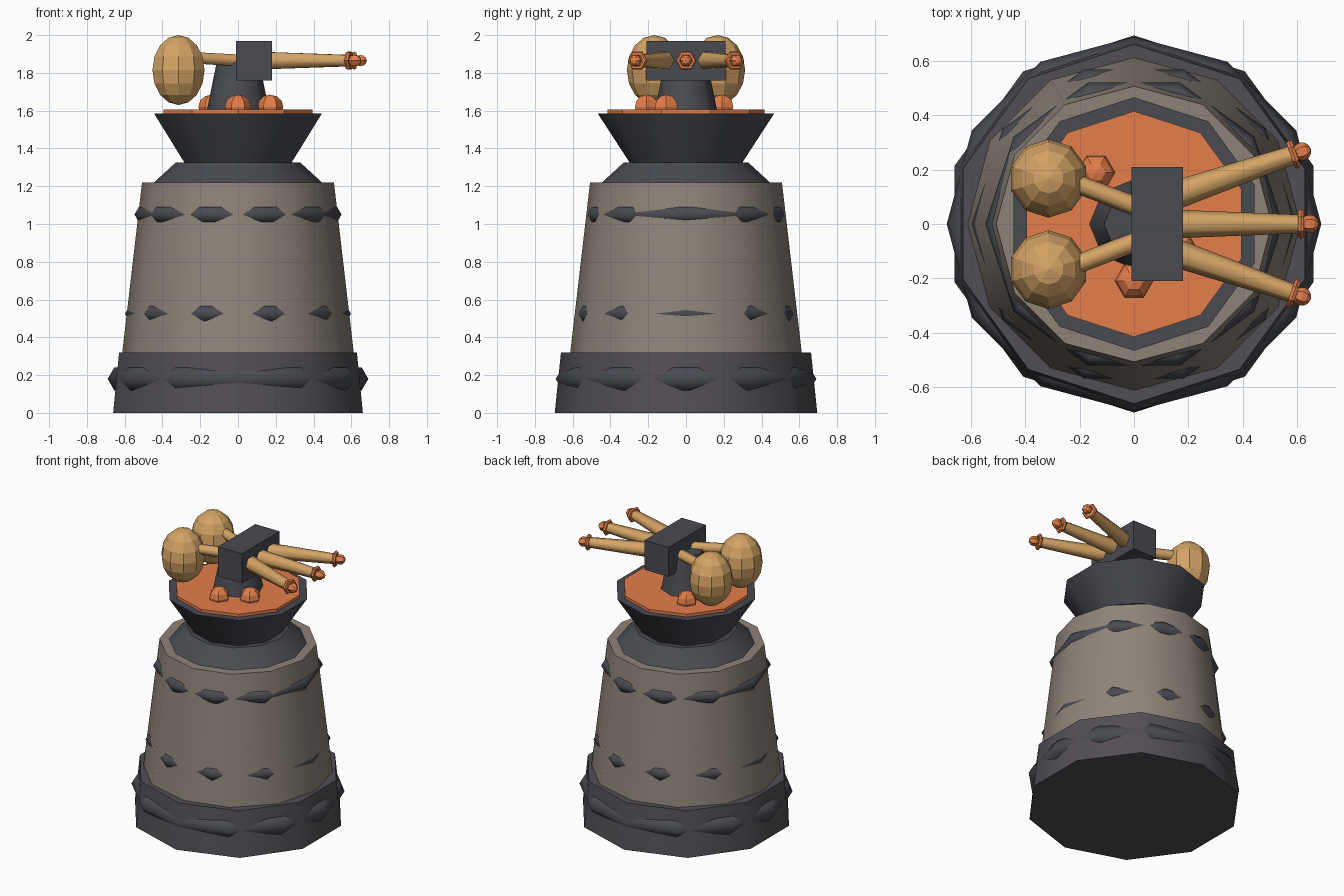
import bpy, bmesh, math
from math import sin, cos, pi
from mathutils import Vector, Matrix

if "Cube" in bpy.data.objects:
    bpy.data.objects.remove(bpy.data.objects["Cube"])


def mat(name, rgb):
    m = bpy.data.materials.new(name)
    m.diffuse_color = (*rgb, 1)
    m.use_nodes = True
    m.node_tree.nodes["Principled BSDF"].inputs["Base Color"].default_value = m.diffuse_color
    return m


STONE = mat("stone", (0.27, 0.23, 0.19))
BASE = mat("base_grey", (0.085, 0.077, 0.09))
DARK = mat("dark_metal", (0.065, 0.07, 0.083))
ORANGE = mat("orange", (0.78, 0.21, 0.07))
BRASS = mat("brass", (0.66, 0.37, 0.13))


def lathe(name, profile, sides, material, origin=(0, 0, 0), axis=(0, 0, 1),
          phase=0.0, closed=False, smooth=0):
    """Revolve (radius, height) points around an axis; caps the ends unless closed."""
    z = Vector(axis).normalized()
    x = Vector((1, 0, 0)) if abs(z.z) > 0.99 else Vector((0, 0, 1)).cross(z).normalized()
    y = z.cross(x)
    M = Matrix.Translation(origin) @ Matrix((x, y, z)).transposed().to_4x4()
    bm = bmesh.new()
    rings = []
    for r, h in profile:
        if r < 1e-5:
            rings.append([bm.verts.new(M @ Vector((0, 0, h)))] * sides)
        else:
            rings.append([bm.verts.new(M @ Vector((r * cos(phase + 2 * pi * i / sides),
                                                   r * sin(phase + 2 * pi * i / sides), h)))
                          for i in range(sides)])
    pairs = list(zip(rings, rings[1:]))
    if closed:
        pairs.append((rings[-1], rings[0]))
    for a, b in pairs:
        for i in range(sides):
            j = (i + 1) % sides
            bm.faces.new(list(dict.fromkeys((a[i], a[j], b[j], b[i]))))
    if not closed:
        for ring in (rings[0], rings[-1]):
            if ring[0] is not ring[1]:
                bm.faces.new(ring)
    bmesh.ops.recalc_face_normals(bm, faces=bm.faces)
    me = bpy.data.meshes.new(name)
    bm.to_mesh(me)
    bm.free()
    me.materials.append(material)
    ob = bpy.data.objects.new(name, me)
    bpy.context.collection.objects.link(ob)
    if smooth:
        bpy.ops.object.select_all(action='DESELECT')
        ob.select_set(True)
        bpy.context.view_layer.objects.active = ob
        bpy.ops.object.shade_smooth_by_angle(angle=math.radians(smooth))
    return ob


def ball(name, r, rz, sides, rings, material, origin, axis=(0, 0, 1), phase=0.0):
    prof = [(r * sin(pi * k / rings), -rz * cos(pi * k / rings)) for k in range(rings + 1)]
    return lathe(name, prof, sides, material, origin, axis, phase)


def band(name, major, minor, sides, material, origin, axis=(0, 0, 1), smooth=0):
    prof = [(major + minor * cos(k * pi / 3), minor * sin(k * pi / 3)) for k in range(6)]
    return lathe(name, prof, sides, material, origin, axis, closed=True, smooth=smooth)


# Tower: foot, tapered body, shoulder and flared cup
Q = pi / 2
lathe("foot", [(0.695, 0), (0.662, 0.32)], 10, BASE, phase=Q, smooth=40)
lathe("tower_body", [(0.615, 0.30), (0.508, 1.22)], 12, STONE, smooth=40)
lathe("shoulder", [(0.45, 1.215), (0.33, 1.325)], 12, DARK, smooth=40)
lathe("flared_cup", [(0.295, 1.32), (0.467, 1.585)], 10, DARK, phase=Q, smooth=40)
lathe("deck", [(0.416, 1.58), (0.416, 1.605)], 10, ORANGE, phase=Q)

# Hoops that poke through the faceted walls
band("foot_hoop", 0.62, 0.07, 12, DARK, (0, 0, 0.18), smooth=65)
band("lower_hoop", 0.552, 0.046, 10, DARK, (0, 0, 0.525), smooth=65)
band("upper_hoop", 0.502, 0.046, 10, DARK, (0, 0, 1.05), smooth=65)

# Pedestal and gun housing
lathe("pedestal", [(0.165, 1.60), (0.11, 1.87)], 8, DARK, smooth=50)
bpy.ops.mesh.primitive_cube_add(size=1, location=(0.085, 0, 1.865))
housing = bpy.context.object
housing.name = "gun_housing"
housing.scale = (0.19, 0.42, 0.21)
housing.data.materials.append(DARK)

# Fanned barrels with muzzle ring and glowing tip
for n, s in (("left", 1), ("middle", 0), ("right", -1)):
    a = math.radians(19) * s
    d = Vector((cos(a), sin(a), 0))
    start = Vector((0.12, 0.095 * s, 1.865))
    L = 0.50
    lathe(n + "_barrel", [(0.054, 0), (0.034, L)], 6, BRASS, start, d, smooth=65)
    band(n + "_muzzle_ring", 0.042, 0.013, 6, ORANGE, start + d * (L - 0.005), d)
    ball(n + "_muzzle_tip", 0.034, 0.034, 6, 6, ORANGE, start + d * (L + 0.028), d)

# Rear tanks with feed pipes
for n, s in (("left", 1), ("right", -1)):
    tank = Vector((-0.315, 0.168 * s, 1.815))
    ball(n + "_tank", 0.145, 0.185, 10, 8, BRASS, tank, phase=Q)
    p, q = Vector((0.02, 0.06 * s, 1.865)), Vector((-0.27, 0.172 * s, 1.882))
    lathe(n + "_feed_pipe", [(0.036, 0), (0.034, (q - p).length)], 6, BRASS, p, q - p, smooth=65)

# Orange domes around the pedestal
for i, (x, y) in enumerate(((-0.14, 0.19), (0.0, -0.21), (0.17, -0.105))):
    ball(f"deck_dome_{i + 1}", 0.07, 0.065, 6, 6, ORANGE, (x, y, 1.62))
